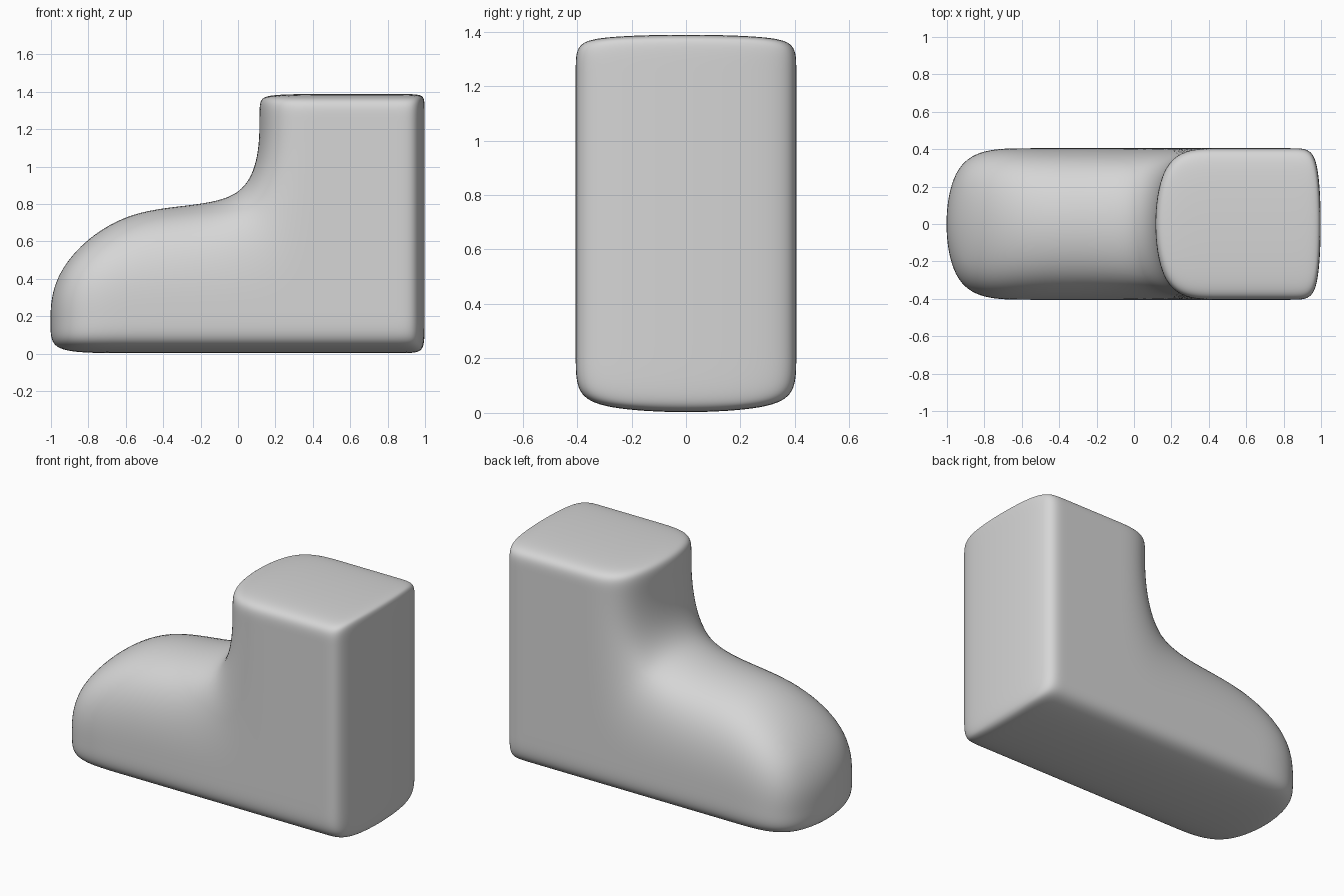
import bpy, bmesh

cube = bpy.data.objects.get("Cube")
if cube:
    bpy.data.objects.remove(cube, do_unlink=True)

# One plain grey material
grey = bpy.data.materials.new("light_grey")
grey.use_nodes = True
color = (0.67, 0.67, 0.67, 1)
grey.diffuse_color = color
grey.node_tree.nodes["Principled BSDF"].inputs["Base Color"].default_value = color

# Cage columns: toe, toe support, ankle, ankle support, heel support, heel
XS = [-1.02, -0.60, 0.10, 0.45, 0.89, 1.003]
# Cage rows: sole, sole support, instep, cuff support, cuff
ZS = [-0.003, 0.14, 0.79, 1.325, 1.391]
HALF_WIDTH = 0.405
ANKLE = 2   # first column that rises above the instep
INSTEP = 2  # row that runs over the foot
INSTEP_HEIGHTS = {0: 0.43, 1: 0.85}  # the instep row drops towards the toe

bm = bmesh.new()

# Side panel of the boot as a grid of quads
verts = {}


def vert(i, k):
    if (i, k) not in verts:
        z = INSTEP_HEIGHTS.get(i, ZS[k]) if k == INSTEP else ZS[k]
        verts[i, k] = bm.verts.new((XS[i], -HALF_WIDTH, z))
    return verts[i, k]


for i in range(len(XS) - 1):
    for k in range(len(ZS) - 1):
        if i >= ANKLE or k < INSTEP:
            bm.faces.new([vert(i, k), vert(i + 1, k), vert(i + 1, k + 1), vert(i, k + 1)])

# Extrude the panel across the full width, keeping the first side
result = bmesh.ops.extrude_face_region(bm, geom=bm.faces[:], use_keep_orig=True)
moved = [g for g in result["geom"] if isinstance(g, bmesh.types.BMVert)]
bmesh.ops.translate(bm, verts=moved, vec=(0, 2 * HALF_WIDTH, 0))
bmesh.ops.recalc_face_normals(bm, faces=bm.faces[:])

mesh = bpy.data.meshes.new("boot")
bm.to_mesh(mesh)
bm.free()
mesh.materials.append(grey)
mesh.shade_smooth()

boot = bpy.data.objects.new("boot", mesh)
bpy.context.collection.objects.link(boot)

# Round the cage into the soft boot
subsurf = boot.modifiers.new("rounding", "SUBSURF")
subsurf.levels = 4
subsurf.render_levels = 4
